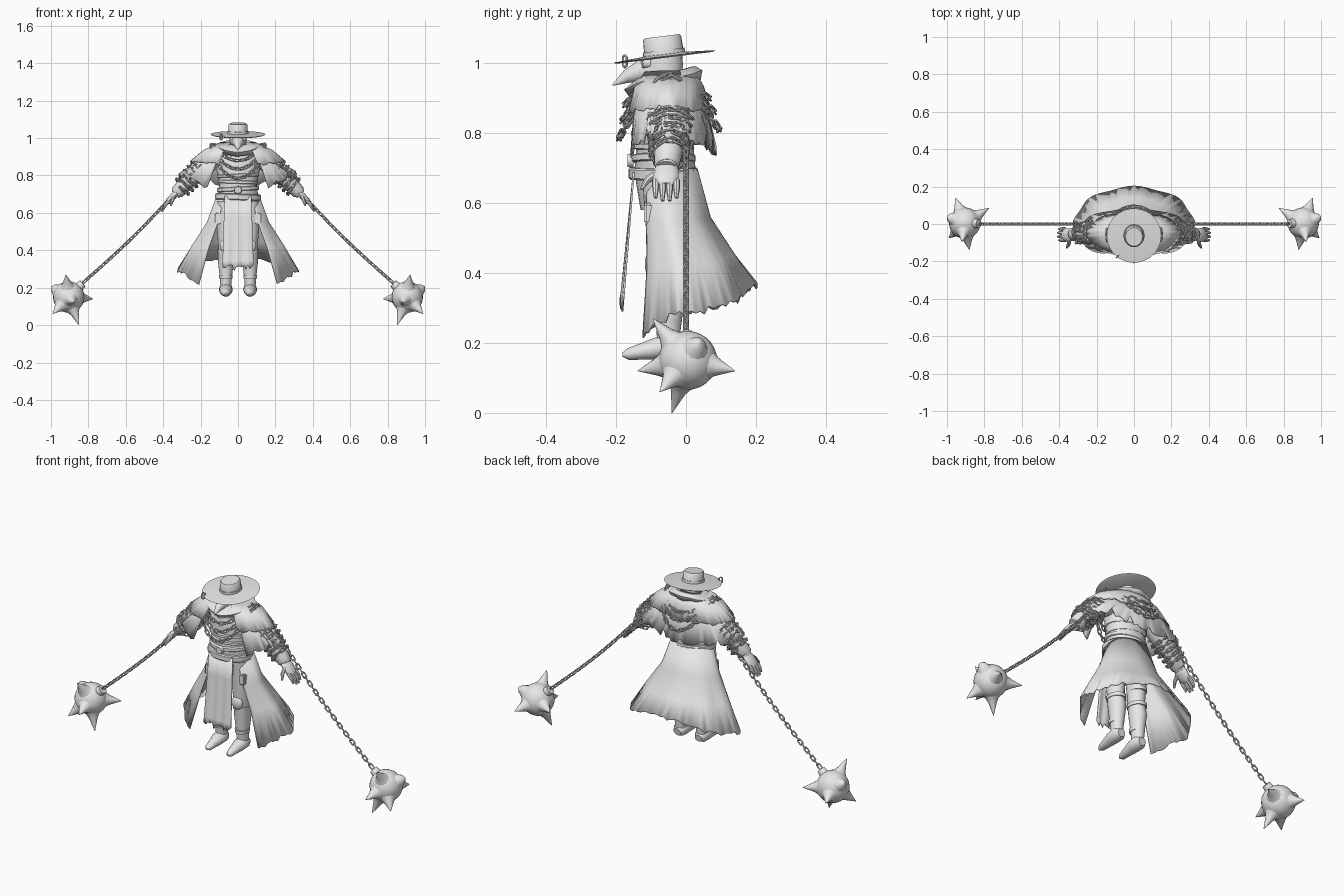
import bpy, bmesh, random
from math import sin, cos, pi, radians
from mathutils import Vector, Quaternion, Matrix

random.seed(4)
cube = bpy.data.objects.get("Cube")
if cube:
    bpy.data.objects.remove(cube)

grey = bpy.data.materials.new("plain_grey")
grey.use_nodes = True
grey.diffuse_color = (0.8, 0.8, 0.8, 1)
grey.node_tree.nodes["Principled BSDF"].inputs["Base Color"].default_value = (0.8, 0.8, 0.8, 1)
parts = []


def finish(name, bm, thick=0):
    bmesh.ops.recalc_face_normals(bm, faces=bm.faces[:])
    mesh = bpy.data.meshes.new(name)
    bm.to_mesh(mesh)
    bm.free()
    mesh.materials.append(grey)
    ob = bpy.data.objects.new(name, mesh)
    bpy.context.collection.objects.link(ob)
    if thick:
        mod = ob.modifiers.new("cloth", "SOLIDIFY")
        mod.thickness = thick
    parts.append(ob)
    return ob


def skin(bm, rows, closed=True, caps=True):
    """Join rows of points with quads."""
    vs = [[bm.verts.new(p) for p in row] for row in rows]
    n = len(vs[0])
    for lo, hi in zip(vs, vs[1:]):
        for i in range(n if closed else n - 1):
            j = (i + 1) % n
            bm.faces.new((lo[i], lo[j], hi[j], hi[i]))
    if caps:
        bm.faces.new(vs[0])
        bm.faces.new(vs[-1])


def loft(name, rings, x=0, n=24):
    """Stack of level ellipses: (y, z, rx, ry)."""
    bm = bmesh.new()
    skin(bm, [[(x + rx * cos(2 * pi * i / n), y + ry * sin(2 * pi * i / n), z)
               for i in range(n)] for y, z, rx, ry in rings])
    return finish(name, bm)


def add_tube(bm, pts, radii, wide=1, n=12):
    pts = [Vector(p) for p in pts]
    rows = []
    for k, p in enumerate(pts):
        t = pts[min(k + 1, len(pts) - 1)] - pts[max(k - 1, 0)]
        q = t.to_track_quat("Z", "Y")
        rows.append([p + q @ Vector((wide * radii[k] * cos(2 * pi * i / n),
                                     radii[k] * sin(2 * pi * i / n), 0)) for i in range(n)])
    skin(bm, rows)


def tube(name, pts, radii, wide=1, n=12):
    bm = bmesh.new()
    add_tube(bm, pts, radii, wide, n)
    return finish(name, bm)


def chain(name, pts, step=0.026):
    """Oval links along a path, every second one turned a quarter."""
    bm = bmesh.new()
    pts = [Vector(p) for p in pts]
    need, count = 0, 0
    for a, b in zip(pts, pts[1:]):
        d = b - a
        while need < d.length:
            q = d.to_track_quat("Z", "Y") @ Quaternion((0, 0, 1), radians(45 + 90 * (count % 2)))
            rows = []
            for i in range(12):
                t = 2 * pi * (i + 0.5) / 12
                mid = Vector((0.008 * sin(t), 0, 0.009 * cos(t) + (0.008 if cos(t) > 0 else -0.008)))
                out = Vector((sin(t), 0, cos(t)))
                rows.append([a + d.normalized() * need + q @ (mid + 0.0035 * (
                    out * cos(s * pi / 3) + Vector((0, 1, 0)) * sin(s * pi / 3))) for s in range(6)])
            skin(bm, rows + rows[:1], caps=False)
            need += step
            count += 1
        need -= d.length
    bmesh.ops.remove_doubles(bm, verts=bm.verts[:], dist=0.00001)
    return finish(name, bm)


def drape(name, span, rings, jag=0, fold=0, n=72):
    """Cloth round the body: rings of (y, rx, back ry, front ry, back z, side z, front z)."""
    torn = [random.uniform(-jag, jag) * (1.6 if i % 5 == 0 else 0.7) for i in range(n + 1)]
    rows = []
    for k, (cy, rx, rb, rf, zb, zs, zf) in enumerate(rings):
        v = k / (len(rings) - 1)
        row = []
        for i in range(n + 1):
            a = radians(span) * (2 * i / n - 1)
            c = cos(a)
            w = 1 + fold * v * cos(8 * a)
            z = zs + ((zb if c > 0 else zf) - zs) * c * c
            row.append((w * rx * sin(a), cy + w * (rb if c > 0 else rf) * c,
                        z + (torn[i] if k == len(rings) - 1 else 0)))
        rows.append(row)
    bm = bmesh.new()
    skin(bm, rows, closed=False, caps=False)
    bmesh.ops.remove_doubles(bm, verts=bm.verts[:], dist=0.00001)
    return finish(name, bm, 0.005)


def ellipsoid(name, loc, size):
    bm = bmesh.new()
    bmesh.ops.create_uvsphere(bm, u_segments=24, v_segments=14, radius=1,
                              matrix=Matrix.Translation(loc) @ Matrix.Diagonal((*size, 1)))
    return finish(name, bm)


def box(name, loc, size):
    bm = bmesh.new()
    bmesh.ops.create_cube(bm, size=1, matrix=Matrix.Translation(loc) @ Matrix.Diagonal((*size, 1)))
    bmesh.ops.bevel(bm, geom=bm.edges[:], offset=0.006, segments=2, affect="EDGES")
    return finish(name, bm)


# Hat, tilted forward
hat = [loft("hat_brim", [(0, -0.004, 0.14, 0.14), (0, 0, 0.146, 0.146), (0, 0.006, 0.06, 0.06)], n=40),
       loft("hat_crown", [(0, 0, 0.052, 0.057), (0, 0.052, 0.05, 0.055), (0, 0.058, 0.045, 0.05)]),
       loft("hat_band", [(0, 0.004, 0.056, 0.061), (0, 0.018, 0.055, 0.06)])]
for ob in hat:
    ob.location = (0, -0.062, 1.02)
    ob.rotation_euler.x = radians(7)
chain("brim_ring", [(-0.09, -0.175, 1.006), (-0.09, -0.175, 1.016)])

# Head, beaked mask and goggles
loft("head", [(-0.06, 0.92, 0.035, 0.04), (-0.065, 0.96, 0.046, 0.055),
              (-0.065, 1.0, 0.046, 0.056), (-0.065, 1.03, 0.044, 0.054)])
tube("beak", [(0, -0.09, 0.985), (0, -0.13, 0.978), (0, -0.17, 0.962), (0, -0.21, 0.938)],
     [0.04, 0.031, 0.019, 0.002])
for s in (-1, 1):
    tube("goggle", [(s * 0.024, -0.105, 1.0), (s * 0.03, -0.126, 1.0)], [0.015, 0.013])

# Torso, belts and buckle
loft("torso", [(-0.06, 0.58, 0.085, 0.07), (-0.06, 0.69, 0.108, 0.088), (-0.06, 0.76, 0.1, 0.082),
               (-0.06, 0.85, 0.12, 0.09), (-0.055, 0.92, 0.13, 0.08), (-0.055, 0.96, 0.06, 0.06)])
for name, z, h, rx, ry, tilt in (("waist_belt", 0.685, 0.017, 0.122, 0.1, 2), ("upper_belt", 0.728, 0.011, 0.112, 0.092, -3),
                                 ("back_strap", 0.765, 0.009, 0.105, 0.088, 2), ("rib_strap", 0.8, 0.009, 0.112, 0.092, -2)):
    ob = loft(name, [(0, -h, rx - 0.005, ry - 0.005), (0, -h * 0.7, rx, ry),
                     (0, h * 0.7, rx, ry), (0, h, rx - 0.005, ry - 0.005)])
    ob.location = (0, -0.065, z)
    ob.rotation_euler.y = radians(tilt)
tube("buckle", [(0, -0.15, 0.722), (0, -0.168, 0.722)], [0.022, 0.018])

# Torn coat skirt, cape layers and collar
drape("coat_skirt", 140, [(-0.05, 0.112, 0.083, 0.085, 0.7, 0.7, 0.7), (-0.045, 0.165, 0.115, 0.09, 0.56, 0.55, 0.55),
                          (-0.02, 0.24, 0.16, 0.12, 0.45, 0.43, 0.4), (0, 0.32, 0.2, 0.16, 0.365, 0.29, 0.18)], 0.012, 0.025)
drape("cape", 148, [(-0.05, 0.08, 0.07, 0.07, 0.97, 0.97, 0.97), (-0.05, 0.18, 0.09, 0.1, 0.93, 0.92, 0.92),
                    (-0.05, 0.235, 0.115, 0.12, 0.85, 0.865, 0.84), (-0.05, 0.31, 0.135, 0.13, 0.75, 0.8, 0.72)], 0.022, 0.025)
drape("shoulder_mantle", 155, [(-0.05, 0.09, 0.075, 0.075, 0.98, 0.98, 0.975), (-0.05, 0.185, 0.1, 0.11, 0.935, 0.935, 0.93),
                               (-0.05, 0.25, 0.12, 0.128, 0.86, 0.875, 0.86)], 0.008, 0.02)
drape("collar", 180, [(-0.055, 0.05, 0.05, 0.05, 0.985, 0.975, 0.965), (-0.055, 0.09, 0.08, 0.085, 0.993, 0.978, 0.955),
                      (-0.055, 0.125, 0.1, 0.12, 0.98, 0.96, 0.925), (-0.055, 0.115, 0.095, 0.1, 0.955, 0.935, 0.9)], 0.004, 0.03)

# Long front panel with a ragged end
bm = bmesh.new()
skin(bm, [[((2 * i / 16 - 1) * (0.072 + 0.012 * v), -0.152 - 0.035 * v + 0.004 * cos(i * 1.2) * v,
            0.69 - 0.385 * v + (random.uniform(-0.02, 0.02) if v == 1 else 0)) for i in range(17)]
          for v in (0, 0.3, 0.6, 0.9, 1)], closed=False, caps=False)
finish("front_panel", bm, 0.005)

# Hanging neck chains
for name, rx, back, front, zb, zf in (("long_neck_chain", 0.145, 0.15, 0.137, 0.81, 0.785), ("middle_neck_chain", 0.135, 0.135, 0.127, 0.86, 0.835),
                                      ("short_neck_chain", 0.12, 0.12, 0.12, 0.9, 0.88)):
    loop = []
    for i in range(61):
        a = 2 * pi * i / 60
        c = cos(a)
        loop.append((rx * sin(a), -0.055 + (back if c > 0 else front) * c,
                     0.965 + ((zb if c > 0 else zf) - 0.965) * abs(c) ** 1.4))
    chain(name, loop)

for s, side in ((1, "left"), (-1, "right")):
    # Leg, knee pad, thigh pouch and boot
    x = s * 0.065
    loft(side + "_leg", [(-0.05, 0.17, 0.028, 0.03), (-0.05, 0.24, 0.031, 0.035), (-0.05, 0.34, 0.042, 0.048),
                         (-0.06, 0.42, 0.04, 0.045), (-0.06, 0.52, 0.048, 0.054), (-0.06, 0.66, 0.052, 0.065)], x)
    for z in (0.25, 0.385, 0.47):
        loft(side + "_leg_strap", [(-0.055, z, 0.044 if z > 0.3 else 0.036, 0.052 if z > 0.3 else 0.04),
                                   (-0.055, z + 0.018, 0.046 if z > 0.3 else 0.037, 0.053 if z > 0.3 else 0.041)], x)
    ellipsoid(side + "_knee_pad", (x, -0.1, 0.425), (0.032, 0.018, 0.036))
    box(side + "_thigh_pouch", (s * 0.105, -0.09, 0.57), (0.035, 0.06, 0.06))
    tube(side + "_boot", [(x, -0.015, 0.185), (x, -0.04, 0.19), (x, -0.08, 0.185), (x, -0.13, 0.175), (x, -0.165, 0.168), (x, -0.182, 0.166)],
         [0.02, 0.034, 0.032, 0.023, 0.017, 0.006], 1.1)

    # Arm, cuff, hand and fingers
    tube(side + "_arm", [(s * 0.12, -0.045, 0.89), (s * 0.18, -0.045, 0.855), (s * 0.25, -0.045, 0.785), (s * 0.335, -0.055, 0.7)],
         [0.05, 0.055, 0.046, 0.028], 1, 18)
    tube(side + "_cuff", [(s * 0.275, -0.05, 0.76), (s * 0.28, -0.05, 0.755), (s * 0.325, -0.055, 0.71), (s * 0.33, -0.055, 0.705)],
         [0.035, 0.043, 0.036, 0.03], 1, 18)
    tube(side + "_hand", [(s * 0.325, -0.055, 0.71), (s * 0.345, -0.058, 0.69), (s * 0.37, -0.058, 0.663), (s * 0.38, -0.058, 0.652)],
         [0.014, 0.018, 0.017, 0.01], 2.1)
    for k in range(4):
        y = -0.087 + 0.02 * k
        reach = 1 if k in (1, 2) else 0.85
        tube(side + "_finger", [(s * 0.368, y, 0.665), (s * (0.368 + 0.025 * reach), y, 0.665 - 0.028 * reach),
                                (s * (0.368 + 0.04 * reach), y, 0.665 - 0.058 * reach)], [0.01, 0.0095, 0.005], 1, 8)
    tube(side + "_thumb", [(s * 0.345, -0.08, 0.69), (s * 0.35, -0.11, 0.668), (s * 0.36, -0.128, 0.64)], [0.012, 0.01, 0.005], 1, 8)

    # Chain wound round the forearm
    a, b = Vector((s * 0.2, -0.045, 0.835)), Vector((s * 0.305, -0.05, 0.73))
    q = (b - a).to_track_quat("Z", "Y")
    coil = [a.lerp(b, i / 80) + q @ Vector((cos(i * pi / 8), sin(i * pi / 8), 0)) * (0.06 - 0.012 * i / 80)
            for i in range(81)]
    chain(side + "_arm_chain", coil)

    # Long chain down to the spiked ball
    chain(side + "_flail_chain", [(s * (0.265 + 0.56 * t), 0, 0.785 - 0.555 * t - 0.02 * sin(pi * t))
                                  for t in [i / 10 for i in range(11)]])
    core = Vector((s * 0.905, 0.005, 0.15))
    ellipsoid(side + "_flail_ball", core, (0.084, 0.084, 0.084))
    tube(side + "_flail_mount", [(s * 0.855, 0.003, 0.2), (s * 0.83, 0.002, 0.222)], [0.027, 0.022])
    bm = bmesh.new()
    for tip in ((0.955, 0.14, 0.12), (0.92, -0.095, 0.27), (0.85, -0.04, 0), (1, 0.04, 0.205),
                (0.99, -0.075, 0.06), (0.775, 0.085, 0.14), (0.88, -0.138, 0.12)):
        d = Vector((s * tip[0], tip[1], tip[2])) - core
        u = d.normalized()
        add_tube(bm, [core + u * 0.068, core + u * 0.085, core + u * 0.1, core + d], [0.042, 0.03, 0.022, 0.001])
    finish(side + "_flail_spikes", bm)

# Smooth shading with sharp edges kept
bpy.ops.object.select_all(action="DESELECT")
for ob in parts:
    ob.select_set(True)
bpy.context.view_layer.objects.active = parts[0]
bpy.ops.object.shade_smooth_by_angle(angle=radians(40))
